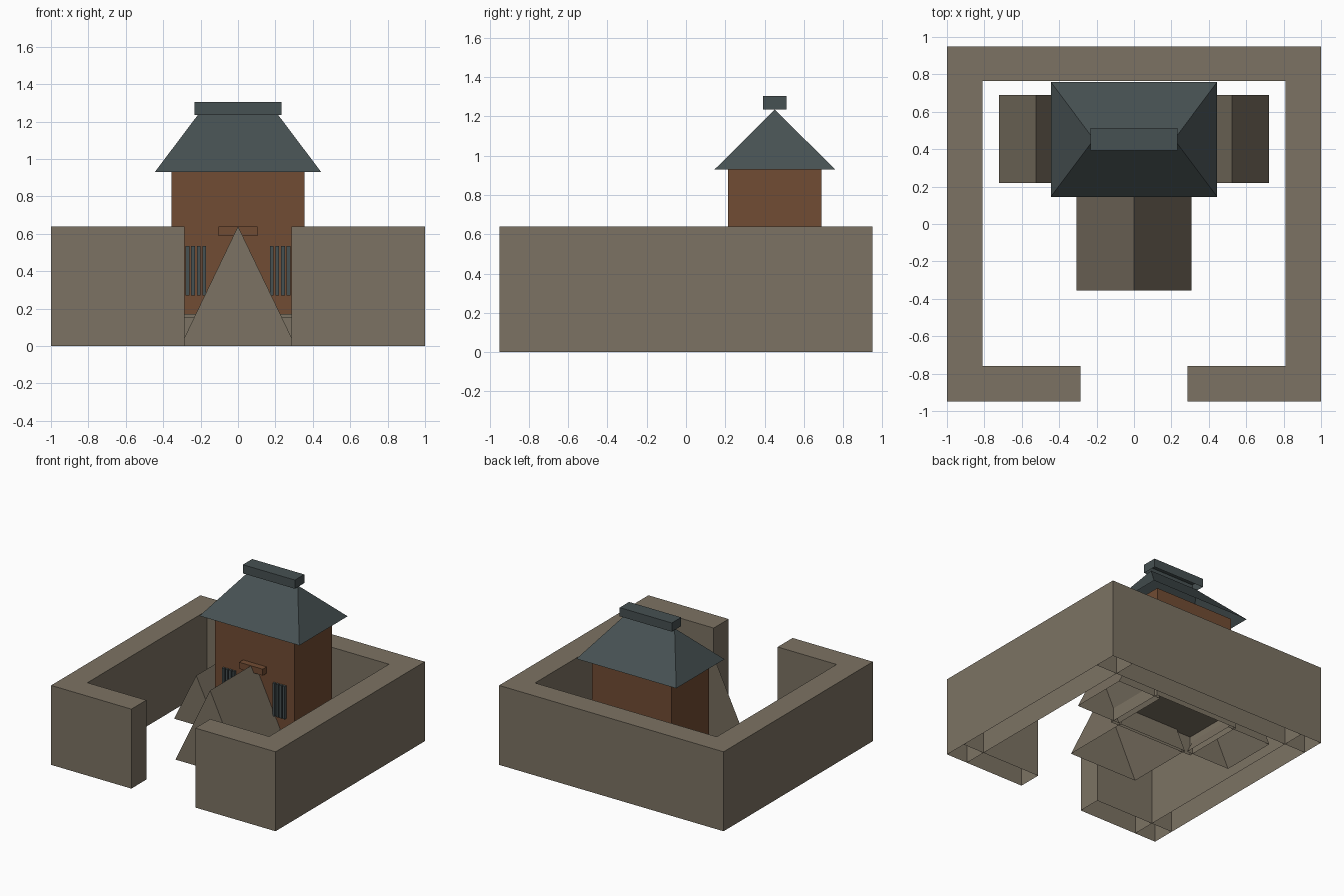
import bpy, bmesh

if "Cube" in bpy.data.objects:
    bpy.data.objects.remove(bpy.data.objects["Cube"])


def material(name, rgb):
    m = bpy.data.materials.new(name)
    m.diffuse_color = (*rgb, 1)
    m.use_nodes = True
    m.node_tree.nodes["Principled BSDF"].inputs["Base Color"].default_value = m.diffuse_color
    return m


STONE = material("stone", (0.202, 0.171, 0.125))
WOOD = material("brown_wood", (0.165, 0.072, 0.033))
SLATE = material("slate", (0.062, 0.082, 0.085))


def shell(name, base, top, z0, z1, mat):
    """Open-bottomed solid between two rectangles (x0, x1, y0, y1)."""
    bm = bmesh.new()
    rings = []
    for (x0, x1, y0, y1), z in ((base, z0), (top, z1)):
        rings.append([bm.verts.new((x, y, z)) for x, y in
                      ((x0, y0), (x1, y0), (x1, y1), (x0, y1))])
    lo, hi = rings
    for i in range(4):
        j = (i + 1) % 4
        bm.faces.new((lo[i], lo[j], hi[j], hi[i]))
    bm.faces.new(hi)
    # collapse zero-width tops into ridges
    bmesh.ops.remove_doubles(bm, verts=bm.verts[:], dist=1e-5)
    me = bpy.data.meshes.new(name)
    bm.to_mesh(me)
    bm.free()
    me.materials.append(mat)
    ob = bpy.data.objects.new(name, me)
    bpy.context.collection.objects.link(ob)
    return ob


def box(name, x0, x1, y0, y1, z0, z1, mat):
    return shell(name, (x0, x1, y0, y1), (x0, x1, y0, y1), z0, z1, mat)


def tent(name, cx, half, y0, y1, h):
    return shell(name, (cx - half, cx + half, y0, y1), (cx, cx, y0, y1), 0, h, STONE)


# Courtyard walls
box("back_wall", -1, 1, 0.765, 0.95, 0, 0.64, STONE)
for s, side in ((-1, "left"), (1, "right")):
    a, b = sorted((s * 0.81, s))
    box(side + "_wall", a, b, -0.95, 0.95, 0, 0.64, STONE)
    a, b = sorted((s * 0.285, s))
    box(side + "_front_wall", a, b, -0.95, -0.76, 0, 0.64, STONE)
    # Side gabled wings
    tent(side + "_wing", s * 0.525, 0.197, 0.218, 0.69, 0.40)
    # Barred windows
    for i in range(4):
        c = s * (0.18 + 0.03 * i)
        box(f"{side}_window_bar_{i + 1}", c - 0.01, c + 0.01, 0.195, 0.22, 0.27, 0.535, SLATE)

# Entrance porch
tent("entrance_porch", 0, 0.308, -0.355, 0.215, 0.64)

# Tower on a stepped plinth
box("plinth", -0.38, 0.38, 0.19, 0.715, 0, 0.155, STONE)
box("plinth_step", -0.367, 0.367, 0.203, 0.702, 0.155, 0.17, STONE)
box("tower", -0.355, 0.355, 0.215, 0.69, 0.155, 0.93, WOOD)
box("door_lintel", -0.105, 0.105, 0.165, 0.22, 0.588, 0.64, WOOD)

# Hipped roof and ridge cap
shell("roof", (-0.445, 0.445, 0.145, 0.76), (-0.215, 0.215, 0.4525, 0.4525), 0.93, 1.235, SLATE)
box("ridge_cap", -0.232, 0.232, 0.393, 0.512, 1.235, 1.305, SLATE)
